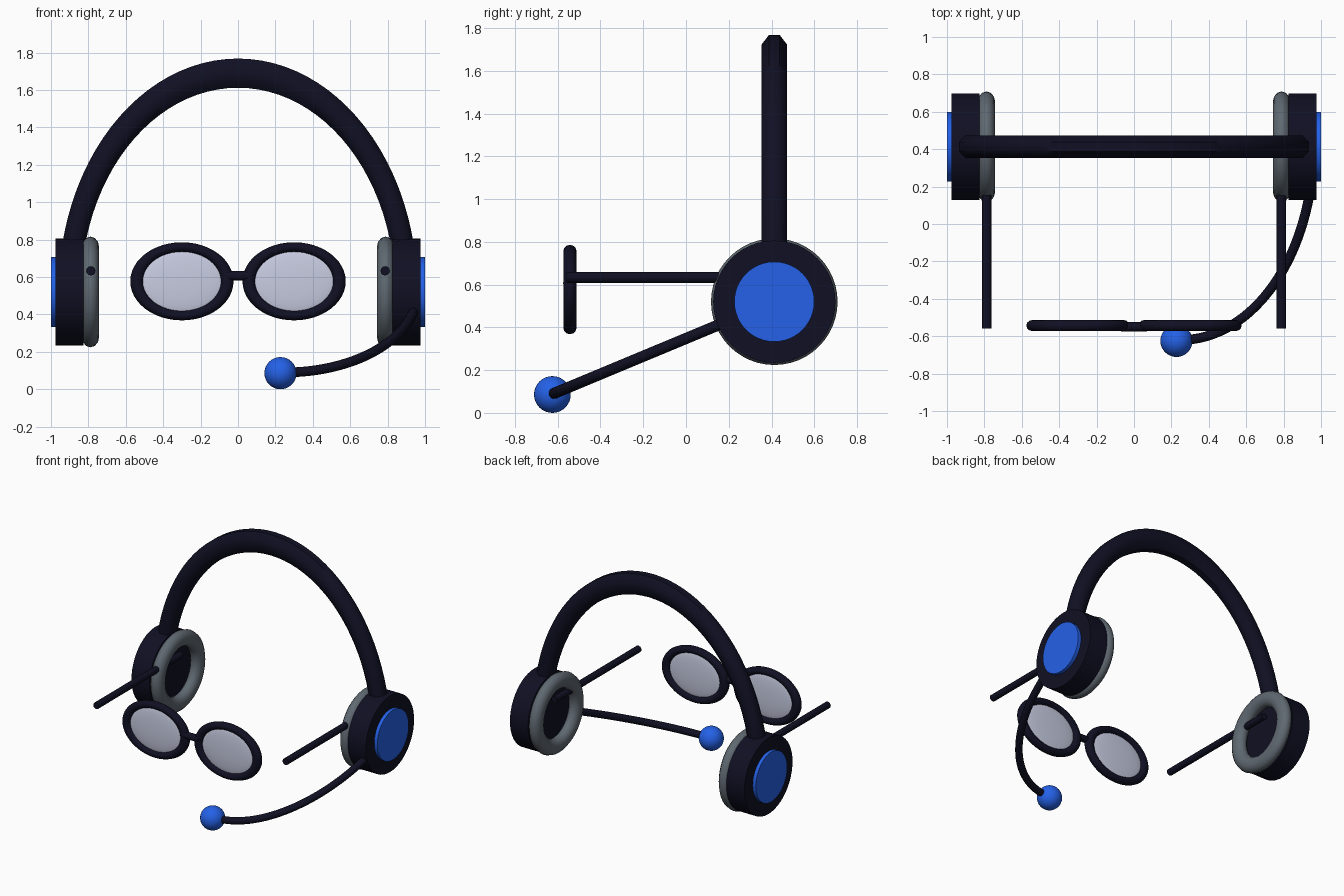
import bpy, bmesh
from math import pi, sin, cos, radians
from mathutils import Matrix, Vector

cube = bpy.data.objects.get("Cube")
if cube:
    bpy.data.objects.remove(cube)


def material(name, rgb):
    m = bpy.data.materials.new(name)
    m.use_nodes = True
    color = (*rgb, 1)
    m.diffuse_color = color
    m.node_tree.nodes["Principled BSDF"].inputs["Base Color"].default_value = color
    return m


NAVY = material("dark navy", (0.005, 0.005, 0.017))
BLUE = material("bright blue", (0.0185, 0.124, 0.83))
GREY = material("cushion grey", (0.115, 0.14, 0.165))
SILVER = material("silver lens", (0.58, 0.61, 0.76))

EAR_Y, EAR_Z = 0.413, 0.52
RIM_Y, RIM_Z = -0.543, 0.577
TURN = {"x": Matrix.Rotation(pi / 2, 4, "Y"),
        "y": Matrix.Rotation(pi / 2, 4, "X")}


def finish(name, mat, angle=40):
    """Name the active object, apply its transform, colour and shade it."""
    ob = bpy.context.object
    ob.name = name
    ob.data.materials.append(mat)
    bpy.ops.object.transform_apply(location=True, rotation=True, scale=True)
    bpy.ops.object.shade_smooth_by_angle(angle=radians(angle))
    return ob


def rod(name, mat, axis, center, radius, length, sides):
    bpy.ops.mesh.primitive_cylinder_add(vertices=sides, radius=radius, depth=length)
    bpy.context.object.matrix_world = Matrix.Translation(center) @ TURN[axis]
    return finish(name, mat)


def ring(name, mat, axis, center, major, minor, scale):
    bpy.ops.mesh.primitive_torus_add(major_segments=48, minor_segments=12,
                                     major_radius=major, minor_radius=minor)
    stretch = Matrix.Diagonal((*scale, 1))
    bpy.context.object.matrix_world = Matrix.Translation(center) @ stretch @ TURN[axis]
    return finish(name, mat, 60)


def ball(name, mat, center, size):
    bpy.ops.mesh.primitive_uv_sphere_add(segments=32, ring_count=16, radius=1,
                                         location=center, scale=size)
    return finish(name, mat, 60)


# Headband: octagon swept over a half circle, then stretched upwards
bm = bmesh.new()
bmesh.ops.create_circle(
    bm, cap_ends=True, segments=8, radius=0.06 / cos(pi / 8),
    matrix=Matrix.Translation((0.9, 0, 0)) @ Matrix.Rotation(pi / 8, 4, "Z"))
bmesh.ops.spin(bm, geom=bm.faces[:] + bm.edges[:] + bm.verts[:], cent=(0, 0, 0),
               axis=(0, 1, 0), angle=-pi, steps=48)
bmesh.ops.transform(bm, verts=bm.verts, matrix=Matrix.Translation((0, EAR_Y, EAR_Z))
                    @ Matrix.Diagonal((1, 1, 1.3, 1)))
bmesh.ops.recalc_face_normals(bm, faces=bm.faces)
mesh = bpy.data.meshes.new("headband")
bm.to_mesh(mesh)
bm.free()
band = bpy.data.objects.new("headband", mesh)
bpy.context.collection.objects.link(band)
bpy.ops.object.select_all(action="DESELECT")
band.select_set(True)
bpy.context.view_layer.objects.active = band
finish("headband", NAVY, 50)

for side, s in (("left", 1), ("right", -1)):
    # Ear cups with outer caps and inner cushions
    rod(side + "_ear_cup", NAVY, "x", (s * 0.9, EAR_Y, EAR_Z), 0.286, 0.15, 48)
    rod(side + "_ear_cap", BLUE, "x", (s * 0.975, EAR_Y, EAR_Z), 0.187, 0.05, 48)
    ring(side + "_ear_cushion", GREY, "x", (s * 0.789, EAR_Y, EAR_Z),
         0.238, 0.058, (0.81, 1, 1))
    # Glasses: temple arms, rims and gently domed lenses
    rod(side + "_temple_arm", NAVY, "y", (s * 0.787, -0.06, 0.633), 0.025, 1.0, 12)
    ring(side + "_rim", NAVY, "y", (s * 0.3, RIM_Y, RIM_Z), 0.21, 0.03, (1.15, 1, 0.87))
    ball(side + "_lens", SILVER, (s * 0.3, RIM_Y, RIM_Z), (0.225, 0.02, 0.17))
rod("bridge", NAVY, "x", (0, -0.55, 0.607), 0.025, 0.14, 12)

# Microphone boom: quarter ellipse swinging from the left cup to the mouth
curve = bpy.data.curves.new("microphone_boom", "CURVE")
curve.dimensions = "3D"
curve.bevel_depth = 0.026
curve.bevel_resolution = 4
curve.use_fill_caps = True
spline = curve.splines.new("POLY")
STEPS = 32
spline.points.add(STEPS)
for i, p in enumerate(spline.points):
    a = pi / 2 * i / STEPS
    p.co = (0.25 + 0.71 * cos(a), EAR_Y - 1.033 * sin(a), EAR_Z - 0.43 * sin(a), 1)
boom = bpy.data.objects.new("microphone_boom", curve)
bpy.context.collection.objects.link(boom)
bpy.ops.object.select_all(action="DESELECT")
boom.select_set(True)
bpy.context.view_layer.objects.active = boom
bpy.ops.object.convert(target="MESH")
finish("microphone_boom", NAVY)

# Microphone tip
ball("microphone", BLUE, (0.227, -0.625, 0.086), (0.086, 0.086, 0.086))
